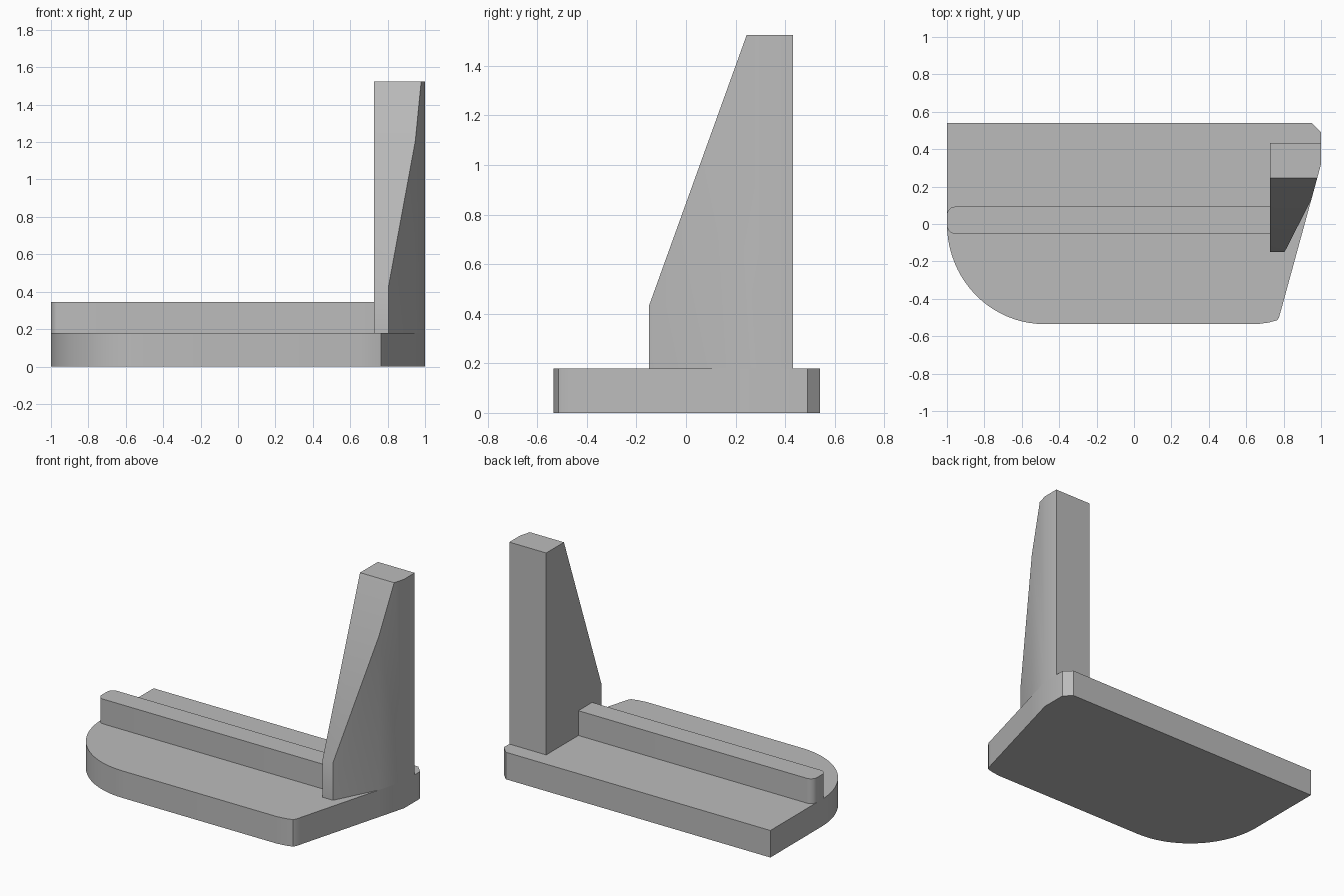
import bpy, bmesh, math

cube = bpy.data.objects.get("Cube")
if cube:
    bpy.data.objects.remove(cube, do_unlink=True)

BASE_TOP, RAIL_TOP, TOWER_TOP = 0.18, 0.345, 1.525

grey = bpy.data.materials.new("plain_grey")
grey.use_nodes = True
colour = (0.5, 0.5, 0.5, 1)
grey.diffuse_color = colour
grey.node_tree.nodes["Principled BSDF"].inputs["Base Color"].default_value = colour


def arc(cx, cy, rx, ry, start, end, steps):
    """Points along an elliptical arc, angles in degrees."""
    angles = [math.radians(start + (end - start) * i / steps) for i in range(steps + 1)]
    return [(cx + rx * math.cos(a), cy + ry * math.sin(a)) for a in angles]


def prism(name, outline, bottom, top, cut=None):
    """Extrude a plan outline upward, optionally sliced by a plane."""
    bm = bmesh.new()
    floor = bm.faces.new([bm.verts.new((x, y, bottom)) for x, y in outline])
    lifted = bmesh.ops.extrude_face_region(bm, geom=[floor], use_keep_orig=True)["geom"]
    for v in lifted:
        if isinstance(v, bmesh.types.BMVert):
            v.co.z = top
    if cut:
        point, normal = cut
        sliced = bmesh.ops.bisect_plane(
            bm, geom=bm.verts[:] + bm.edges[:] + bm.faces[:],
            plane_co=point, plane_no=normal, clear_outer=True)
        rim = [e for e in sliced["geom_cut"] if isinstance(e, bmesh.types.BMEdge)]
        bmesh.ops.contextual_create(bm, geom=rim)
    bmesh.ops.recalc_face_normals(bm, faces=bm.faces[:])
    mesh = bpy.data.meshes.new(name)
    bm.to_mesh(mesh)
    bm.free()
    mesh.materials.append(grey)
    obj = bpy.data.objects.new(name, mesh)
    bpy.context.collection.objects.link(obj)
    bpy.ops.object.select_all(action='DESELECT')
    obj.select_set(True)
    bpy.context.view_layer.objects.active = obj
    bpy.ops.object.shade_smooth_by_angle(angle=math.radians(30))
    return obj


# Base plate: big rounded front corner, slanted side, small back chamfer
base_outline = arc(-0.48, 0, 0.52, 0.535, 180, 270, 20) + [
    (0.66, -0.535), (0.72, -0.527), (0.765, -0.515), (0.775, -0.5),
    (0.785, -0.465), (0.948, 0.13), (1, 0.32), (1, 0.49),
    (0.95, 0.54), (-1, 0.54)]
prism("base_plate", base_outline, 0, BASE_TOP)

# Long rail with a rounded free end
r = 0.045
rail_outline = (arc(-1 + r, 0.093 - r, r, r, 90, 180, 6)
                + arc(-1 + r, -0.052 + r, r, r, 180, 270, 6)
                + [(0.728, -0.052), (0.728, 0.093)])
prism("rail", rail_outline, BASE_TOP, RAIL_TOP)

# Upright with a sloping front
upright_outline = [(0.728, -0.15), (0.805, -0.15), (0.948, 0.13),
                   (1, 0.32), (1, 0.432), (0.728, 0.432)]
slope = ((0, -0.15, 0.43), (0, -1.095, 0.395))
prism("upright", upright_outline, BASE_TOP, TOWER_TOP, slope)
